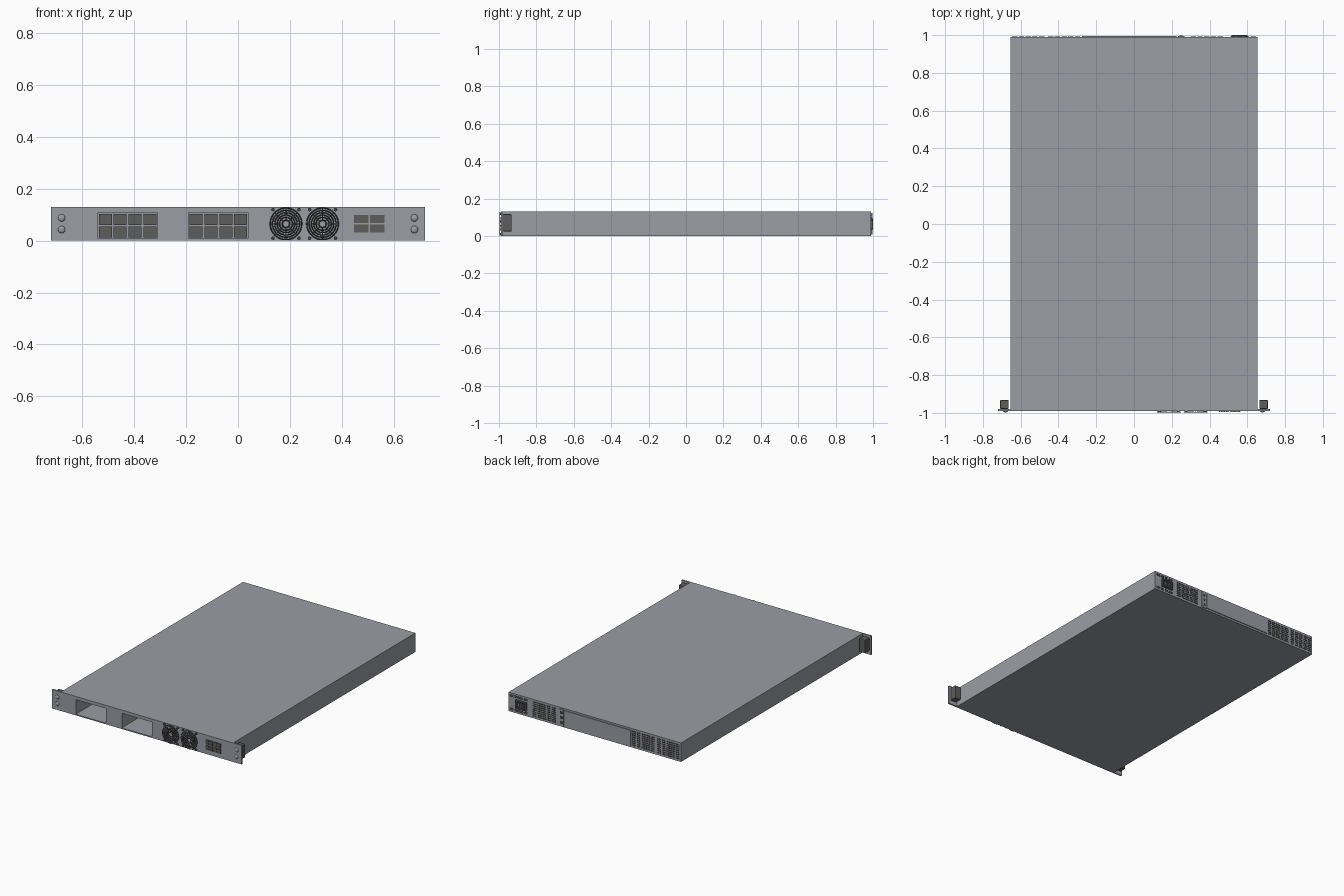
import bpy, bmesh, math
from mathutils import Matrix, Vector

if "Cube" in bpy.data.objects:
    bpy.data.objects.remove(bpy.data.objects["Cube"])


def material(name, col):
    m = bpy.data.materials.new(name)
    m.diffuse_color = (*col, 1)
    m.use_nodes = True
    m.node_tree.nodes["Principled BSDF"].inputs["Base Color"].default_value = m.diffuse_color
    return m


GREY = material("steel grey", (0.33, 0.34, 0.375))
DARK = material("dark grey", (0.11, 0.11, 0.105))
BLACK = material("charcoal", (0.06, 0.06, 0.06))


def finish(name, bm, mat):
    me = bpy.data.meshes.new(name)
    bm.to_mesh(me)
    bm.free()
    me.materials.append(mat)
    ob = bpy.data.objects.new(name, me)
    bpy.context.collection.objects.link(ob)
    return ob


def add_box(bm, x0, x1, y0, y1, z0, z1):
    mtx = Matrix.Translation(((x0 + x1) / 2, (y0 + y1) / 2, (z0 + z1) / 2)) \
        @ Matrix.Diagonal((x1 - x0, y1 - y0, z1 - z0, 1))
    bmesh.ops.create_cube(bm, size=1, matrix=mtx)


def boxes(name, mat, *dims):
    bm = bmesh.new()
    for d in dims:
        add_box(bm, *d)
    return finish(name, bm, mat)


def bevel(ob, width, segments=2):
    mod = ob.modifiers.new("bevel", "BEVEL")
    mod.width, mod.segments = width, segments


def grid(x0, x1, z0, z1, cols, rows, gx, gz, y0, y1):
    """Evenly spaced boxes filling a rectangle."""
    w = (x1 - x0 - gx * (cols - 1)) / cols
    h = (z1 - z0 - gz * (rows - 1)) / rows
    return [(x0 + i * (w + gx), x0 + i * (w + gx) + w, y0, y1,
             z0 + j * (h + gz), z0 + j * (h + gz) + h)
            for i in range(cols) for j in range(rows)]


# chassis and front panel, both cut by the two module bays
BAYS = [(-0.54, -0.311), (-0.19, 0.039)]
BAY_BACK = -0.80
chassis = boxes("chassis", GREY, (-0.655, 0.655, -0.979, 0.99, 0, 0.13))
panel = boxes("front_panel", GREY, (-0.72, 0.72, -0.989, -0.979, 0, 0.13))
cutter = boxes("bay_cutter", GREY,
               *[(a, b, -1.1, BAY_BACK, 0.008, 0.108) for a, b in BAYS])
cutter.hide_render = True
cutter.hide_viewport = True
cutter.display_type = 'WIRE'
for ob in (chassis, panel):
    mod = ob.modifiers.new("bays", "BOOLEAN")
    mod.operation, mod.solver, mod.object = 'DIFFERENCE', 'EXACT', cutter

# two rows of sockets at the back of each bay
for n, (a, b) in enumerate(BAYS):
    boxes(f"bay_sockets_{n}", DARK,
          *grid(a + 0.004, b - 0.004, 0.012, 0.104, 4, 2, 0.007, 0.007,
                BAY_BACK - 0.008, BAY_BACK + 0.002))


# wire fan guards: rings, spokes and corner feet
def fan_guard(name, cx, cz):
    bm = bmesh.new()
    r, y = 0.0022, -0.9965
    for ring in (0.061, 0.052, 0.043, 0.034, 0.025, 0.014):
        rows = []
        for i in range(40):
            t = math.tau * i / 40
            rows.append([bm.verts.new((cx + (ring + r * math.cos(p)) * math.cos(t),
                                       y + r * math.sin(p),
                                       cz + (ring + r * math.cos(p)) * math.sin(t)))
                         for p in (k * math.tau / 6 for k in range(6))])
        for i in range(40):
            for k in range(6):
                bm.faces.new((rows[i][k], rows[i - 39][k],
                              rows[i - 39][k - 5], rows[i][k - 5]))
    centre = Vector((cx, -0.995, cz))
    for k in range(8):
        rot = Matrix.Translation(centre) @ Matrix.Rotation(k * math.pi / 4, 4, 'Y')
        bmesh.ops.create_cube(bm, size=1, matrix=rot
                              @ Matrix.Translation((0.038, 0, 0))
                              @ Matrix.Diagonal((0.048, 0.003, 0.004, 1)))
    turn = Matrix.Rotation(math.pi / 2, 4, 'X')
    for sx in (-1, 1):
        for sz in (-1, 1):
            pos = Vector((cx + sx * 0.05, -0.993, cz + sz * 0.055))
            bmesh.ops.create_cone(bm, cap_ends=True, segments=12, radius1=0.007,
                                  radius2=0.007, depth=0.009,
                                  matrix=Matrix.Translation(pos) @ turn)
    bmesh.ops.recalc_face_normals(bm, faces=bm.faces)
    finish(name, bm, BLACK)


fan_guard("fan_guard_left", 0.185, 0.065)
fan_guard("fan_guard_right", 0.326, 0.065)

# four connector blocks with toothed edges
blocks = grid(0.448, 0.564, 0.031, 0.1, 2, 2, 0.006, 0.006, -0.993, -0.985)
boxes("connector_blocks", DARK, *blocks)
teeth = []
for x0, x1, _, _, z0, z1 in blocks:
    teeth += grid(x0 + 0.003, x1 - 0.003, z0 + 0.003, z1 - 0.003, 6, 2,
                  0.004, 0.012, -0.995, -0.992)
boxes("connector_teeth", DARK, *teeth)

# ear screws and the clips behind the ears
for s, side in ((-1, "left"), (1, "right")):
    for z in (0.043, 0.088):
        bpy.ops.mesh.primitive_uv_sphere_add(segments=20, ring_count=10, radius=0.014,
                                             location=(s * 0.68, -0.989, z))
        ob = bpy.context.object
        ob.name = f"ear_screw_{side}"
        ob.scale.y = 0.6
        ob.data.materials.append(GREY)
        bpy.ops.object.shade_smooth_by_angle()
    x0, x1 = sorted((s * 0.664, s * 0.709))
    bevel(boxes(f"ear_clip_{side}", DARK, (x0, x1, -0.979, -0.932, 0.025, 0.117)), 0.004)

# rear: cover plate, port strip and ports
boxes("rear_cover", GREY, (-0.275, 0.225, 0.988, 0.996, 0.012, 0.118))
boxes("rear_port_strip", GREY, (0.232, 0.268, 0.988, 0.996, 0.008, 0.122))
boxes("rear_ports", BLACK,
      *grid(0.242, 0.258, 0.022, 0.108, 1, 3, 0, 0.018, 0.994, 0.998))

# rear vents made of rows of thin slots
for n, (a, b) in enumerate([(0.30, 0.47), (-0.455, -0.285), (-0.645, -0.475)]):
    boxes(f"rear_vent_{n}", BLACK,
          *grid(a, b, 0.014, 0.116, 5, 8, 0.007, 0.006, 0.988, 0.992))

# rear power inlet: frame, dark recess and three pins
bevel(boxes("inlet_frame", DARK,
            (0.515, 0.60, 0.988, 1.0, 0.036, 0.046), (0.515, 0.60, 0.988, 1.0, 0.084, 0.094),
            (0.515, 0.527, 0.988, 1.0, 0.046, 0.084), (0.588, 0.60, 0.988, 1.0, 0.046, 0.084)),
      0.001, 1)
boxes("inlet_recess", BLACK, (0.527, 0.588, 0.988, 0.992, 0.046, 0.084))
boxes("inlet_pins", GREY, *grid(0.54, 0.576, 0.058, 0.074, 3, 1, 0.012, 0, 0.99, 0.998))
boxes("inlet_side_slots", BLACK,
      *grid(0.51, 0.645, 0.012, 0.026, 4, 2, 0.007, 0.004, 0.988, 0.992),
      *grid(0.51, 0.645, 0.104, 0.118, 4, 2, 0.007, 0.004, 0.988, 0.992))
